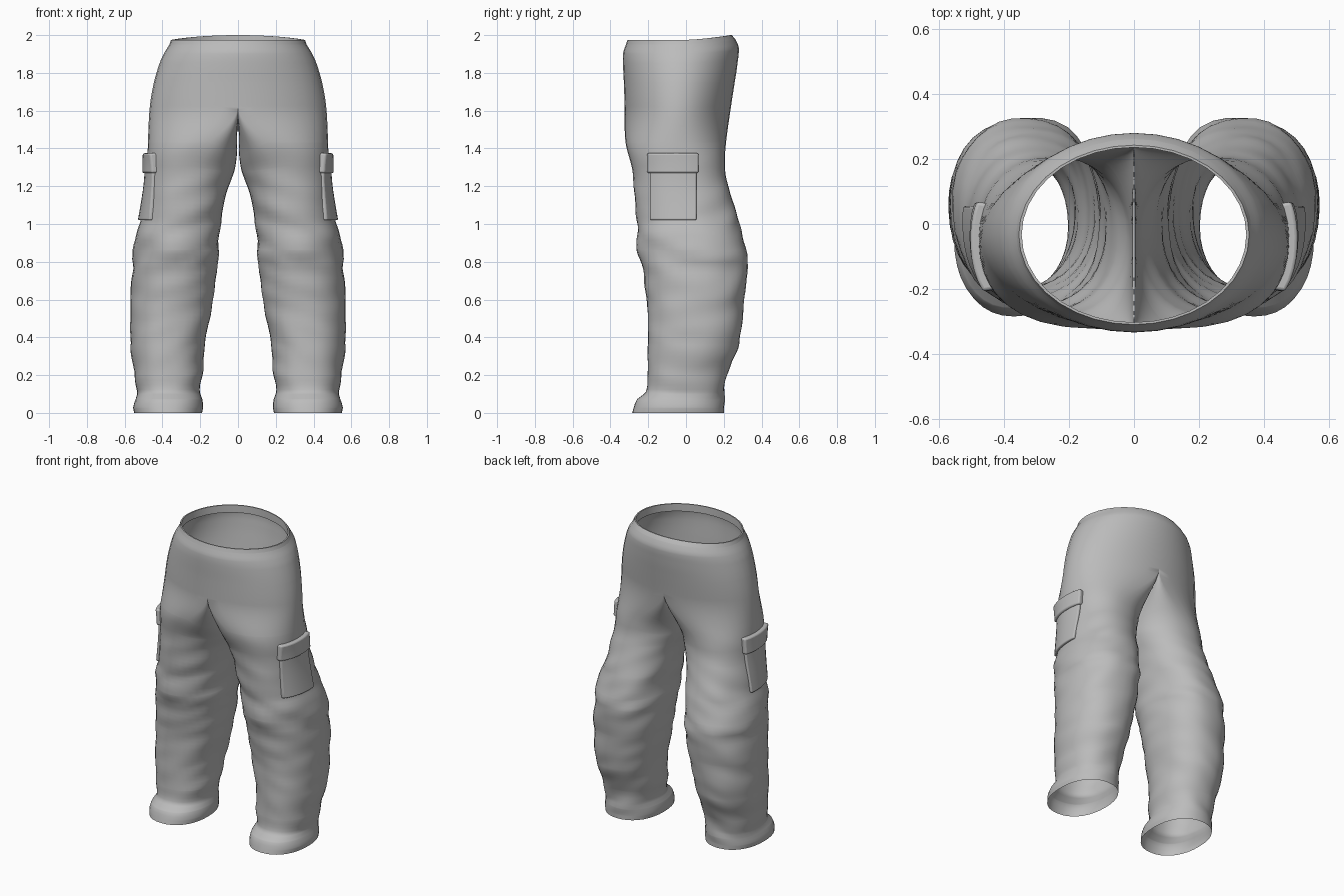
import bpy, bmesh, math
from mathutils import Vector, noise

cube = bpy.data.objects.get("Cube")
if cube:
    bpy.data.objects.remove(cube, do_unlink=True)

cloth = bpy.data.materials.new("grey cloth")
cloth.use_nodes = True
cloth.diffuse_color = (0.5, 0.5, 0.5, 1)
cloth.node_tree.nodes["Principled BSDF"].inputs["Base Color"].default_value = (0.5, 0.5, 0.5, 1)

# One row per height: z, inner x, outer x, front y, back y
ROWS = [
    (0, .19, .55, -.285, .2), (.03, .185, .555, -.277, .2), (.07, .19, .545, -.262, .205),
    (.11, .2, .535, -.215, .205), (.2, .19, .55, -.205, .215), (.36, .175, .567, -.203, .28),
    (.6, .13, .567, -.208, .31), (.8, .1, .56, -.235, .33), (.86, .095, .55, -.253, .322),
    (1, .09, .52, -.26, .285), (1.2, .05, .487, -.275, .222), (1.3, .022, .48, -.286, .206),
    (1.43, .007, .477, -.32, .212), (1.62, .004, .467, -.325, .238), (1.75, 0, .445, -.329, .258),
    (1.86, 0, .412, -.334, .275), (1.91, 0, .388, -.332, .28), (1.95, 0, .363, -.318, .262),
    (1.975, 0, .355, -.31, .243)]
CROTCH, HALF, RINGS = 1.62, 18, 80


def smooth(a, b, v):
    t = min(1, max(0, (v - a) / (b - a)))
    return t * t * (3 - 2 * t)


def slope(i, k):
    a, b = ROWS[max(0, i - 1)], ROWS[min(len(ROWS) - 1, i + 1)]
    return (b[k] - a[k]) / (b[0] - a[0])


def section(z):
    """Smoothly interpolated cross-section at height z."""
    i = max(j for j in range(len(ROWS) - 1) if ROWS[j][0] <= z or j == 0)
    a, b = ROWS[i], ROWS[i + 1]
    h = b[0] - a[0]
    t = (z - a[0]) / h
    out = []
    for k in range(1, 5):
        s = smooth(0, 1, t)
        out.append(a[k] * (1 - s) + b[k] * s + h * t * (1 - t)
                   * ((1 - t) * slope(i, k) - t * slope(i + 1, k)))
    return out


def power(v, e):
    return math.copysign(abs(v) ** e, v)


def cloth_point(z, t):
    """Point on the left half: t in 0..pi runs front to back outside, pi..2pi back inside."""
    xin, xout, front, back = section(z)
    pelvis = smooth(1.3, CROTCH, z)
    xc = (xin + xout) / 2 * (1 - pelvis)
    xin = 0 if z >= CROTCH else max(.004, xin)
    e = .9 + .1 * pelvis
    s, c = power(math.sin(t), e), power(math.cos(t), e)
    rx = xout - xc if s >= 0 else xc - xin
    if z >= CROTCH:
        xc, rx = 0, (xout if s >= 0 else 0)
    p = Vector((max(0, xc + rx * s), (front + back) / 2 - (back - front) / 2 * c, z))
    # crotch sags between the legs, waist rises at the back
    if s < 0:
        p.z += .12 * s * smooth(1.15, CROTCH, z)
    p.z += .025 * smooth(1.8, 1.975, z) * max(0, p.y / .243) ** 1.5
    # folds in the legs, strongest at the knee
    fold = smooth(0, .12, z) * (1 - smooth(1, 1.5, z))
    amount = .008 * fold + .012 * fold * math.exp(-((z - .87) / .15) ** 2)
    n = noise.noise(Vector((p.x * 5, p.y * 5, z * 11 + s))) * amount
    p += Vector((s, -c, 0)) * n
    return p


def finish(name, bm, bevel=0):
    bmesh.ops.recalc_face_normals(bm, faces=bm.faces)
    mesh = bpy.data.meshes.new(name)
    bm.to_mesh(mesh)
    bm.free()
    mesh.materials.append(cloth)
    obj = bpy.data.objects.new(name, mesh)
    bpy.context.collection.objects.link(obj)
    bpy.ops.object.select_all(action='DESELECT')
    obj.select_set(True)
    bpy.context.view_layer.objects.active = obj
    bpy.ops.object.shade_smooth_by_angle(angle=math.radians(50))
    if bevel:
        mod = obj.modifiers.new("soft edge", 'BEVEL')
        mod.width, mod.segments = bevel, 3
    mod = obj.modifiers.new("other side", 'MIRROR')
    mod.merge_threshold = .0005
    return obj


# Trousers: stacked rings that open into one pelvis above the crotch
bm = bmesh.new()
levels = sorted({round(ROWS[-1][0] * i / RINGS, 4) for i in range(RINGS + 1)}
                | {r[0] for r in ROWS})
rings = []
for z in levels:
    count = HALF + 1 if z > CROTCH else 2 * HALF
    rings.append([bm.verts.new(cloth_point(z, math.pi * i / HALF)) for i in range(count)])
# folded inner lip of the waist
for drop, scale in ((0, .975), (.05, .975)):
    rings.append([bm.verts.new((v.co.x * scale, (v.co.y + .033) * scale - .033, v.co.z - drop))
                  for v in rings[len(levels) - 1]])
for low, high in zip(rings, rings[1:]):
    closed = len(high) == 2 * HALF
    for i in range(2 * HALF if closed else HALF):
        j = (i + 1) % len(low)
        bm.faces.new((low[i], low[j], high[j], high[i]))
finish("trousers", bm)


def side_panel(name, y0, y1, z0, z1, thick, bevel):
    """Padded panel that follows the outer side of the leg."""
    bm = bmesh.new()
    cols, rows = 8, 6
    layers = []
    for lift in (-.02, thick):
        grid = []
        for r in range(rows + 1):
            z = z0 + (z1 - z0) * r / rows
            xin, xout, front, back = section(z)
            xc, yc, ry = (xin + xout) / 2, (front + back) / 2, (back - front) / 2
            for c in range(cols + 1):
                y = y0 + (y1 - y0) * c / cols
                q = (y - yc) / ry
                x = xc + (xout - xc) * max(0, 1 - abs(q) ** 2.2) ** .455
                grid.append(bm.verts.new((x + lift, y + lift * q * .3, z)))
        layers.append(grid)
    w = cols + 1
    for grid in layers:
        for r in range(rows):
            for c in range(cols):
                k = r * w + c
                bm.faces.new((grid[k], grid[k + 1], grid[k + w + 1], grid[k + w]))
    rim = ([*range(cols)] + [r * w + cols for r in range(rows)]
           + [rows * w + c for c in range(cols, 0, -1)] + [r * w for r in range(rows, 0, -1)])
    for a, b in zip(rim, rim[1:] + rim[:1]):
        bm.faces.new((layers[0][a], layers[0][b], layers[1][b], layers[1][a]))
    finish(name, bm, bevel)


# Cargo pockets with flaps
side_panel("pocket_bags", -.19, .055, 1.02, 1.29, .014, .008)
side_panel("pocket_flaps", -.203, .065, 1.27, 1.375, .026, .01)
